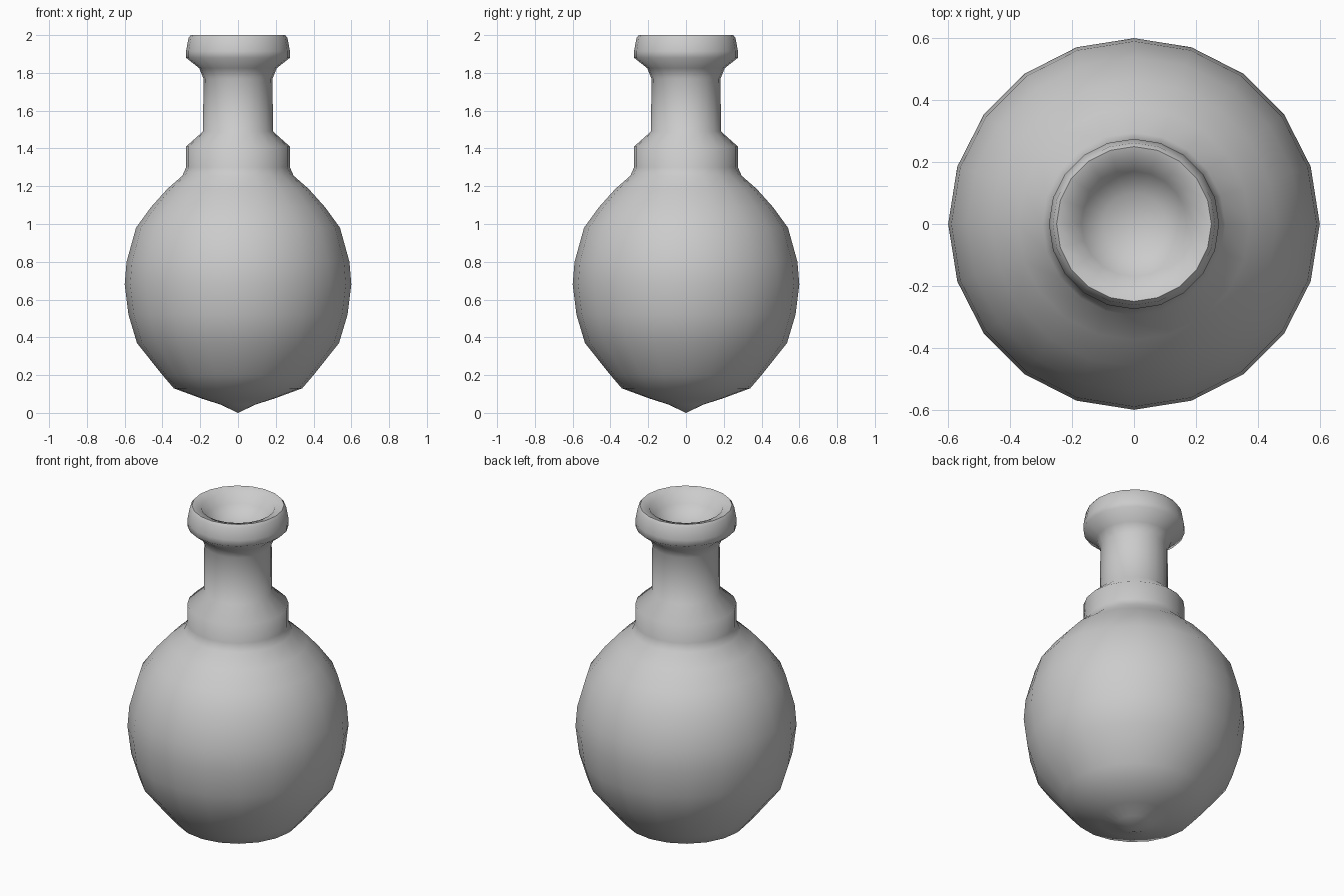
import bpy, bmesh, math

if "Cube" in bpy.data.objects:
    bpy.data.objects.remove(bpy.data.objects["Cube"])

SIDES = 20

# Outer profile (radius, height), from the pointed base up to the rim
outer = [(0, 0.01), (0.095, 0.045), (0.19, 0.075), (0.34, 0.13), (0.40, 0.20),
         (0.535, 0.37), (0.58, 0.52), (0.60, 0.68), (0.59, 0.80), (0.54, 0.98),
         (0.46, 1.09), (0.375, 1.185), (0.295, 1.255), (0.275, 1.30), (0.275, 1.41),
         (0.185, 1.49), (0.183, 1.77), (0.205, 1.825), (0.275, 1.88),
         (0.275, 1.915), (0.262, 1.985), (0.25, 2.0)]
outer[0] = (0, 0)

# Hollow of the mouth, from the rim down to its middle
mouth = [(0.20, 1.985), (0.17, 1.93), (0.10, 1.88), (0, 1.865)]


def lathe(name, profile):
    bm = bmesh.new()
    verts = [bm.verts.new((r, 0, z)) for r, z in profile]
    edges = [bm.edges.new(pair) for pair in zip(verts, verts[1:])]
    bmesh.ops.spin(bm, geom=verts + edges, cent=(0, 0, 0), axis=(0, 0, 1),
                   angle=math.tau, steps=SIDES, use_merge=False)
    bmesh.ops.remove_doubles(bm, verts=bm.verts[:], dist=0.0005)
    bmesh.ops.recalc_face_normals(bm, faces=bm.faces[:])
    mesh = bpy.data.meshes.new(name)
    bm.to_mesh(mesh)
    bm.free()
    obj = bpy.data.objects.new(name, mesh)
    bpy.context.collection.objects.link(obj)
    return obj


# Round flask with collar, neck and flared lip
flask = lathe("flask", outer + mouth)
bpy.context.view_layer.objects.active = flask
flask.select_set(True)
bpy.ops.object.shade_smooth_by_angle(angle=math.radians(55))
